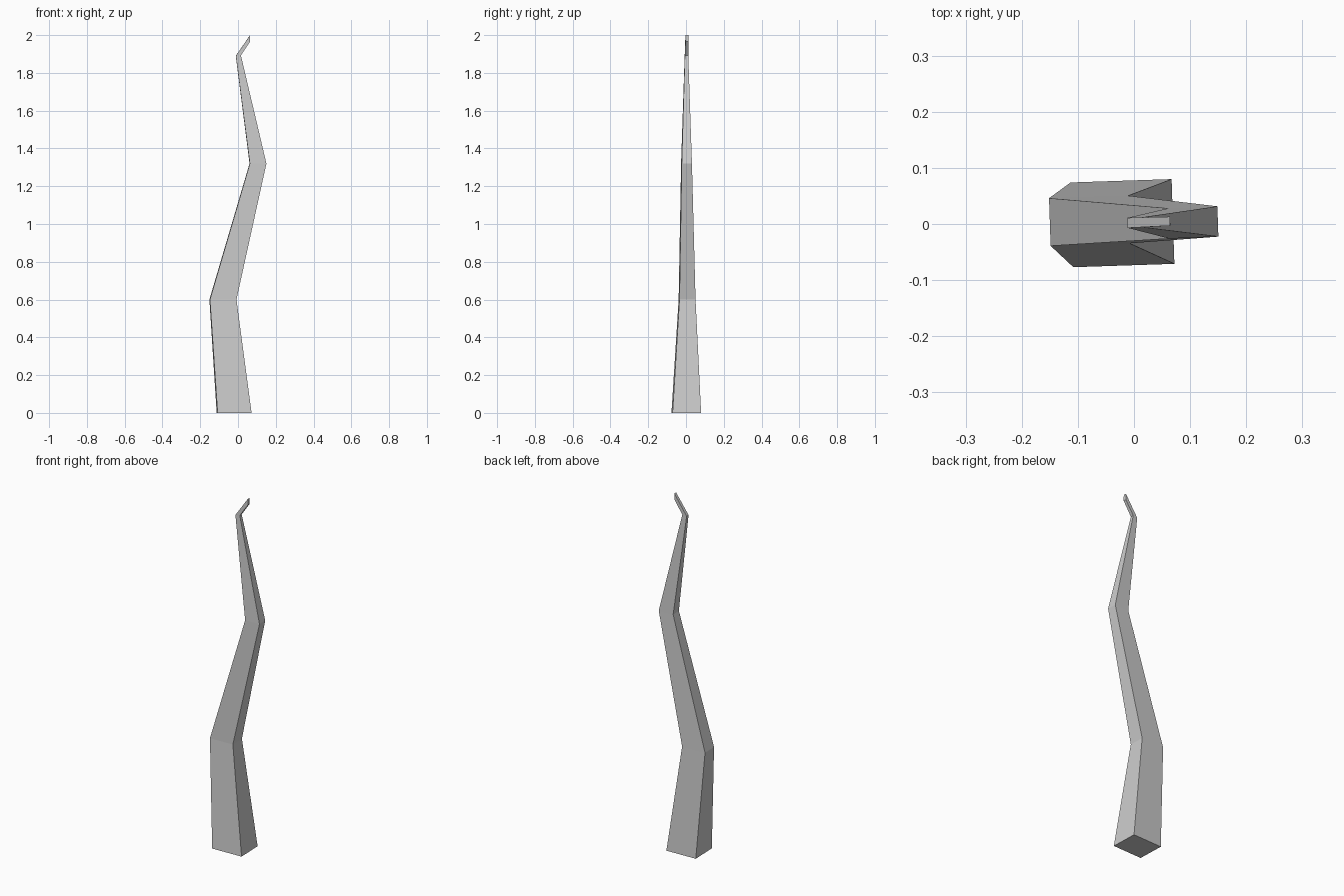
import bpy, bmesh

if "Cube" in bpy.data.objects:
    bpy.data.objects.remove(bpy.data.objects["Cube"])

# Cross-sections from base to tip: (x, y, z) of left side, (x, y, z) of right side, depth
SECTIONS = [
    ((-0.1105, -0.0015, 0.0), (0.0695, 0.0045, 0.0), 0.151),
    ((-0.150, 0.0035, 0.60), (-0.0095, 0.008, 0.60), 0.085),
    ((0.062, 0.001, 1.32), (0.1495, 0.0045, 1.32), 0.054),
    ((-0.0115, 0.002, 1.89), (0.015, 0.003, 1.893), 0.018),
    ((0.064, 0.005, 2.0), (0.0645, 0.005, 1.966), 0.016),
]
SKEW = 0.033  # slight twist about z


def ring(bm, left, right, depth):
    h = depth / 2
    corners = [(left, -h), (right, -h), (right, h), (left, h)]
    return [bm.verts.new((p[0] - d * SKEW, p[1] + d, p[2])) for p, d in corners]


# Crooked tapering square shaft
bm = bmesh.new()
rings = [ring(bm, *s) for s in SECTIONS]
for a, b in zip(rings, rings[1:]):
    for i in range(4):
        j = (i + 1) % 4
        bm.faces.new((a[i], a[j], b[j], b[i]))
bm.faces.new(rings[0][::-1])
bm.faces.new(rings[-1])
bmesh.ops.recalc_face_normals(bm, faces=bm.faces)
mesh = bpy.data.meshes.new("crooked_shaft")
bm.to_mesh(mesh)
bm.free()
bpy.context.collection.objects.link(bpy.data.objects.new("crooked_shaft", mesh))
